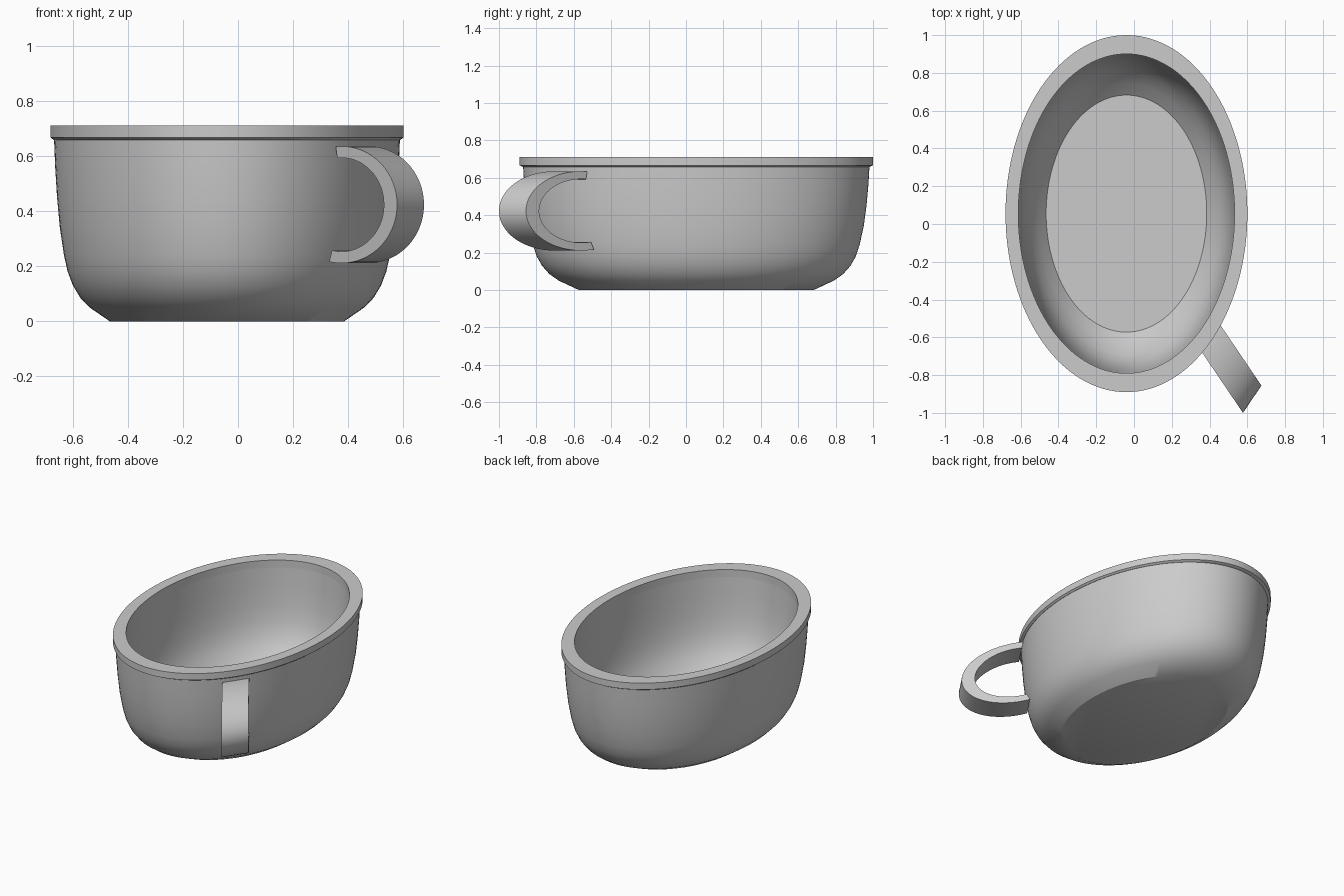
import bpy, bmesh, math
from mathutils import Vector

cube = bpy.data.objects.get("Cube")
if cube:
    bpy.data.objects.remove(cube, do_unlink=True)

CENTRE = Vector((-0.04, 0.055, 0))
SQUASH = 0.6775          # the round design is narrowed along x into an oval
SEGMENTS = 128

grey = bpy.data.materials.new("plain_grey")
grey.use_nodes = True
colour = (0.6, 0.6, 0.6, 1)
grey.diffuse_color = colour
grey.node_tree.nodes["Principled BSDF"].inputs["Base Color"].default_value = colour


def place(x, y, z):
    return CENTRE + Vector((x * SQUASH, y, z))


def finish(name, bm):
    bmesh.ops.recalc_face_normals(bm, faces=bm.faces)
    mesh = bpy.data.meshes.new(name)
    bm.to_mesh(mesh)
    bm.free()
    mesh.materials.append(grey)
    ob = bpy.data.objects.new(name, mesh)
    bpy.context.collection.objects.link(ob)
    bpy.ops.object.select_all(action='DESELECT')
    ob.select_set(True)
    bpy.context.view_layer.objects.active = ob
    bpy.ops.object.shade_smooth_by_angle(angle=math.radians(30))
    return ob


def bridge(bm, a, b, closed):
    n = len(a)
    for i in range(n if closed else n - 1):
        j = (i + 1) % n
        bm.faces.new((a[i], a[j], b[j], b[i]))


def lathe(name, profile, loop=False):
    """Turn a (radius, height) profile; an open profile gets end discs."""
    bm = bmesh.new()
    rings = []
    for r, z in profile:
        angles = [math.tau * i / SEGMENTS for i in range(SEGMENTS)]
        rings.append([bm.verts.new(place(r * math.cos(a), r * math.sin(a), z))
                      for a in angles])
    for a, b in zip(rings, rings[1:]):
        bridge(bm, a, b, True)
    if loop:
        bridge(bm, rings[-1], rings[0], True)
    else:
        bm.faces.new(rings[0])
        bm.faces.new(rings[-1])
    return finish(name, bm)


# Bowl: outer wall from the base up, then inner wall down to the floor
outer = [(0.6275, 0), (0.735, 0.05), (0.785, 0.085), (0.825, 0.13),
         (0.853, 0.18), (0.873, 0.24), (0.895, 0.34), (0.91, 0.45),
         (0.92, 0.56), (0.926, 0.66)]
inner = [(0.845, 0.66), (0.838, 0.54), (0.827, 0.42), (0.81, 0.32),
         (0.783, 0.24), (0.745, 0.175), (0.69, 0.115), (0.6275, 0.06)]
lathe("bowl", outer + inner)

# Rim band with a small chamfer underneath
lathe("rim", [(0.845, 0.71), (0.945, 0.71), (0.945, 0.667),
              (0.928, 0.658), (0.845, 0.658)], loop=True)

# Handle: flat strap bent into a C, set diagonally at the front left
bm = bmesh.new()
out_dir = Vector((1, -1)).normalized()
side_dir = Vector((1, 1)).normalized()
STEPS, HALF_WIDTH = 40, 0.102
sections = []
for i in range(STEPS + 1):
    t = math.radians(96 - 199 * i / STEPS)
    ring = []
    for reach, rise, side in ((0.42, 0.212, -1), (0.42, 0.212, 1),
                              (0.32, 0.17, 1), (0.32, 0.17, -1)):
        p = out_dir * (0.97 + reach * math.cos(t)) + side_dir * side * HALF_WIDTH
        ring.append(bm.verts.new(place(p.x, p.y, 0.423 + rise * math.sin(t))))
    sections.append(ring)
for a, b in zip(sections, sections[1:]):
    bridge(bm, a, b, True)
bm.faces.new(sections[0])
bm.faces.new(sections[-1])
finish("handle", bm)
